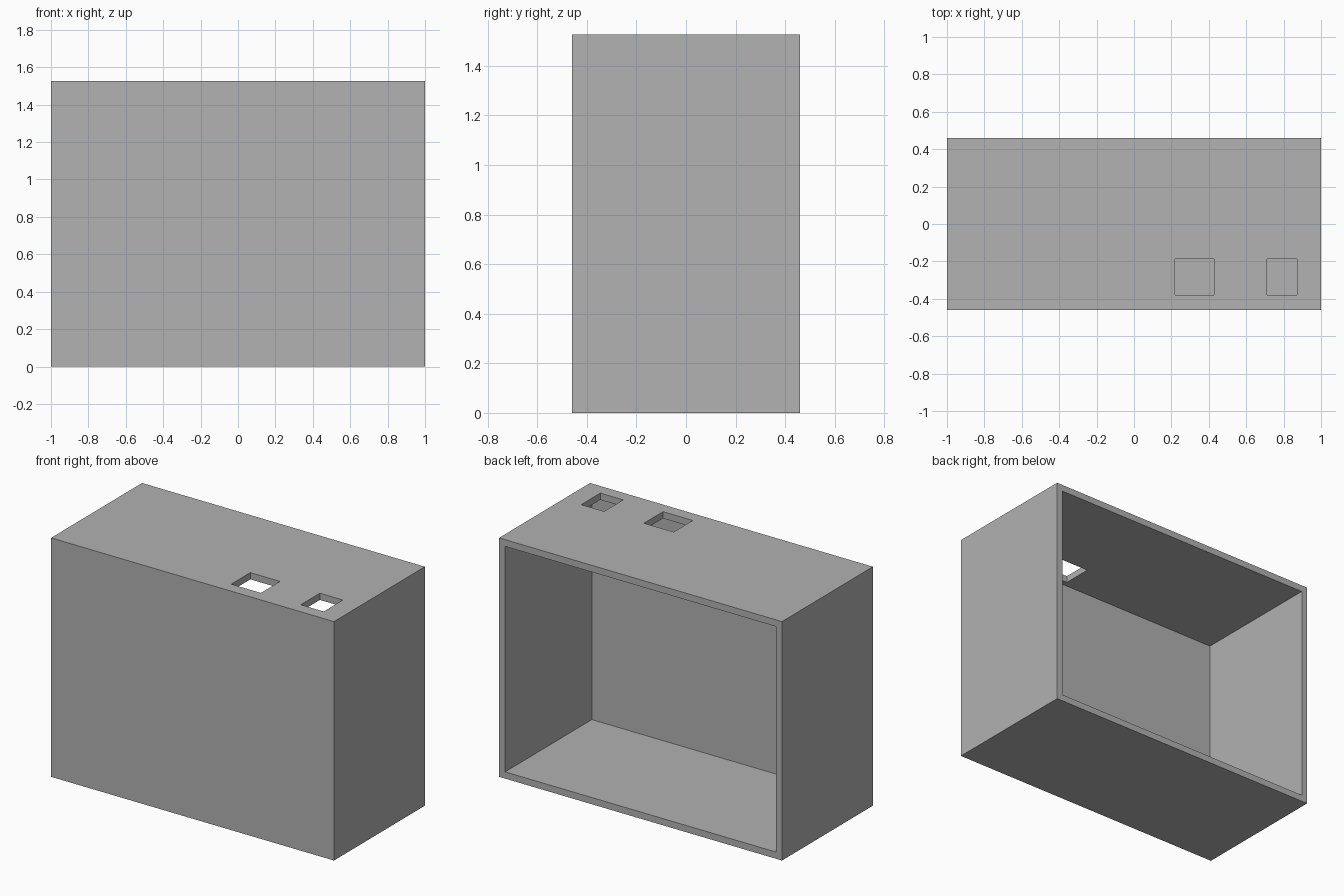
import bpy
from mathutils import Vector

if "Cube" in bpy.data.objects:
    bpy.data.objects.remove(bpy.data.objects["Cube"], do_unlink=True)

W, D, H, T = 1.0, 0.459, 1.527, 0.043   # half width, half depth, height, wall

grey = bpy.data.materials.new("plain grey")
grey.use_nodes = True
colour = (0.445, 0.445, 0.445, 1)
grey.diffuse_color = colour
grey.node_tree.nodes["Principled BSDF"].inputs["Base Color"].default_value = colour


def box(name, low, high):
    low, high = Vector(low), Vector(high)
    bpy.ops.mesh.primitive_cube_add(size=1, location=(low + high) / 2)
    ob = bpy.context.object
    ob.name = ob.data.name = name
    ob.scale = high - low
    bpy.ops.object.transform_apply(location=True, rotation=False, scale=True)
    ob.data.materials.append(grey)
    return ob


def cut(target, cutter):
    mod = target.modifiers.new("cut", 'BOOLEAN')
    mod.operation = 'DIFFERENCE'
    mod.solver = 'EXACT'
    mod.object = cutter
    cutter.hide_render = True
    bpy.context.view_layer.objects.active = target
    bpy.ops.object.modifier_apply(modifier=mod.name)
    bpy.data.objects.remove(cutter, do_unlink=True)


# Case, hollowed out from the open back
case = box("open_back_case", (-W, -D, 0), (W, D, H))
cut(case, box("cavity_cutter", (-W + T, -D + T, T), (W - T, D + T, H - T)))

# Two rectangular openings through the top panel
for x0, x1 in ((0.218, 0.428), (0.71, 0.872)):
    cut(case, box("opening_cutter", (x0, -0.38, H - 2 * T), (x1, -0.187, H + T)))
